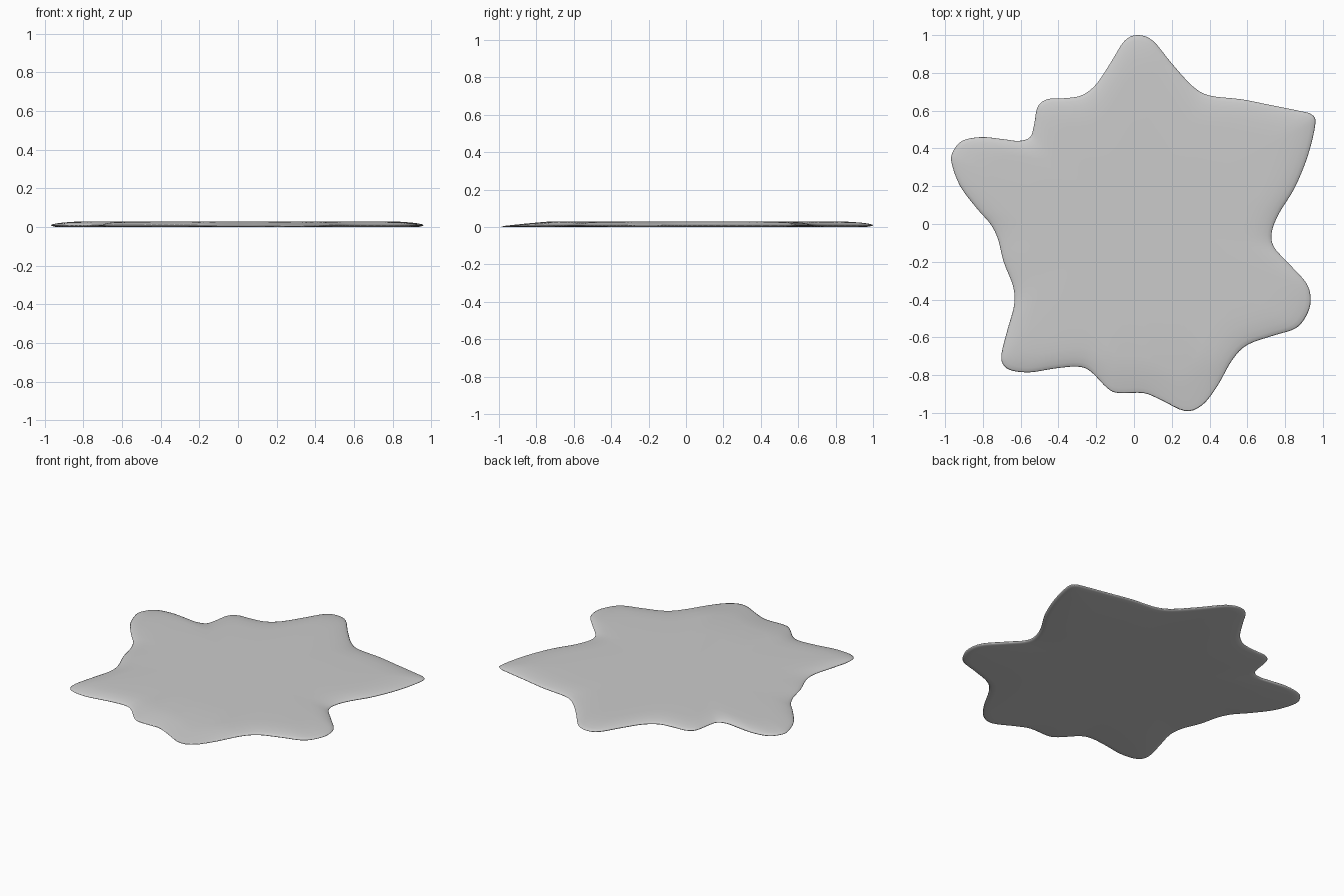
import bpy, bmesh
from mathutils import Vector

if "Cube" in bpy.data.objects:
    bpy.data.objects.remove(bpy.data.objects["Cube"])

# Outline of the puddle, counter-clockwise from the top lobe
OUTLINE = [
    (.02, 1), (-.05, .97), (-.12, .86), (-.20, .74), (-.28, .68), (-.38, .665),
    (-.46, .66), (-.51, .62), (-.53, .52), (-.55, .46), (-.61, .44), (-.70, .45),
    (-.81, .46), (-.91, .44), (-.96, .38), (-.965, .32), (-.92, .20), (-.83, .08),
    (-.76, 0), (-.72, -.08), (-.69, -.20), (-.64, -.33), (-.635, -.43), (-.67, -.56),
    (-.70, -.68), (-.695, -.74), (-.65, -.775), (-.55, -.785), (-.42, -.765),
    (-.30, -.755), (-.23, -.78), (-.14, -.87), (-.08, -.895), (.05, -.895),
    (.14, -.93), (.27, -.99), (.36, -.96), (.44, -.86), (.52, -.72), (.60, -.64),
    (.74, -.59), (.86, -.55), (.92, -.47), (.935, -.39), (.91, -.31), (.82, -.21),
    (.74, -.12), (.73, -.04), (.77, .06), (.85, .19), (.92, .36), (.96, .53),
    (.94, .58), (.87, .60), (.72, .63), (.57, .66), (.40, .68), (.31, .73),
    (.20, .85), (.10, .97)]

# Cross-section rings from underside to top: (scale, height)
SECTION = [(.6, 0), (.95, 0), (.98, .002), (.995, .006), (1, .010), (.993, .014),
           (.97, .019), (.93, .024), (.87, .028), (.78, .030), (.5, .030)]


def smooth_loop(pts, steps=4):
    """Closed Catmull-Rom curve through the points."""
    p = [Vector(q) for q in pts]
    n, out = len(p), []
    for i in range(n):
        a, b, c, d = p[i - 1], p[i], p[(i + 1) % n], p[(i + 2) % n]
        for k in range(steps):
            t = k / steps
            out.append(.5 * (2 * b + (c - a) * t + (2 * a - 5 * b + 4 * c - d) * t**2
                             + (3 * b - a - 3 * c + d) * t**3))
    return out


def height(y, z):
    """Thin the sheet out towards the front tip."""
    t = min(max((-y - .72) / .27, 0), 1)
    return z * (1 - .7 * t)


# Puddle: stacked rings bridged together and capped
loop = smooth_loop(OUTLINE)
n = len(loop)
bm = bmesh.new()
rings = [[bm.verts.new((p.x * s, p.y * s, height(p.y * s, z))) for p in loop]
         for s, z in SECTION]
for lo, hi in zip(rings, rings[1:]):
    for i in range(n):
        j = (i + 1) % n
        bm.faces.new((lo[i], lo[j], hi[j], hi[i]))
for ring, z in ((rings[0], 0), (rings[-1], .030)):
    centre = bm.verts.new((0, 0, z))
    for i in range(n):
        bm.faces.new((ring[i], ring[(i + 1) % n], centre))
bmesh.ops.recalc_face_normals(bm, faces=bm.faces)
for f in bm.faces:
    f.smooth = True

mesh = bpy.data.meshes.new("puddle")
bm.to_mesh(mesh)
bm.free()
puddle = bpy.data.objects.new("puddle", mesh)
bpy.context.collection.objects.link(puddle)
